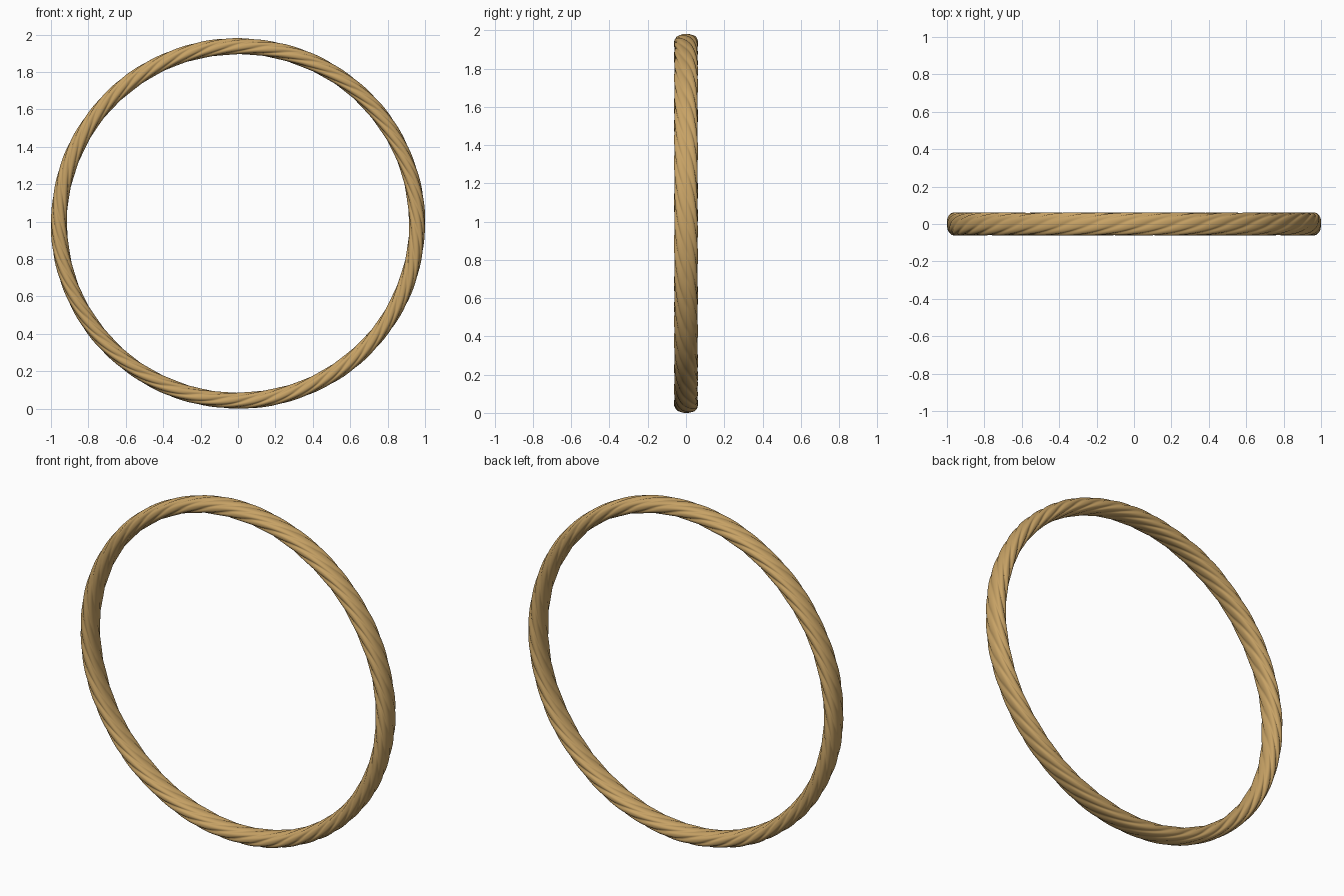
import bpy, bmesh, math

if "Cube" in bpy.data.objects:
    bpy.data.objects.remove(bpy.data.objects["Cube"])

STRANDS = 7        # ridges around the section
TWISTS = 6         # turns of each strand around the ring
STEPS, SIDES = 504, 70
RX, RZ, CZ = 0.957, 0.947, 0.99   # ring centre line
HALF_R, HALF_Y = 0.044, 0.062     # section half sizes


def spow(v, p):
    return math.copysign(abs(v) ** p, v)


mat = bpy.data.materials.new("tan rope")
mat.diffuse_color = (0.57, 0.36, 0.13, 1)
mat.use_nodes = True
mat.node_tree.nodes["Principled BSDF"].inputs["Base Color"].default_value = mat.diffuse_color

# twisted ring: rounded section with lobes, swept around the circle
bm = bmesh.new()
rings = []
for i in range(STEPS):
    t = 2 * math.pi * i / STEPS
    s, c = math.sin(t), math.cos(t)
    ring = []
    for j in range(SIDES):
        a = 2 * math.pi * j / SIDES
        lobe = abs(math.cos(STRANDS * (a - TWISTS * t) / 2))
        # slight unevenness between strands
        uneven = 0.02 * math.sin(2 * (a - TWISTS * t)) 
        k = 1 - 0.15 * (1 - lobe) ** 1.5 + uneven - 0.01
        r = HALF_R * k * spow(math.cos(a), 0.85)
        y = HALF_Y * k * spow(math.sin(a), 0.85)
        ring.append(bm.verts.new(((RX + r) * s, y, CZ + (RZ + r) * c)))
    rings.append(ring)
for i in range(STEPS):
    p, q = rings[i], rings[(i + 1) % STEPS]
    for j in range(SIDES):
        n = (j + 1) % SIDES
        f = bm.faces.new((p[j], p[n], q[n], q[j]))
        f.smooth = True
bmesh.ops.recalc_face_normals(bm, faces=bm.faces)

# stand on the ground
low = min(v.co.z for v in bm.verts)
for v in bm.verts:
    v.co.z -= low

me = bpy.data.meshes.new("twisted_ring")
bm.to_mesh(me)
bm.free()
me.materials.append(mat)
ob = bpy.data.objects.new("twisted_ring", me)
bpy.context.collection.objects.link(ob)
